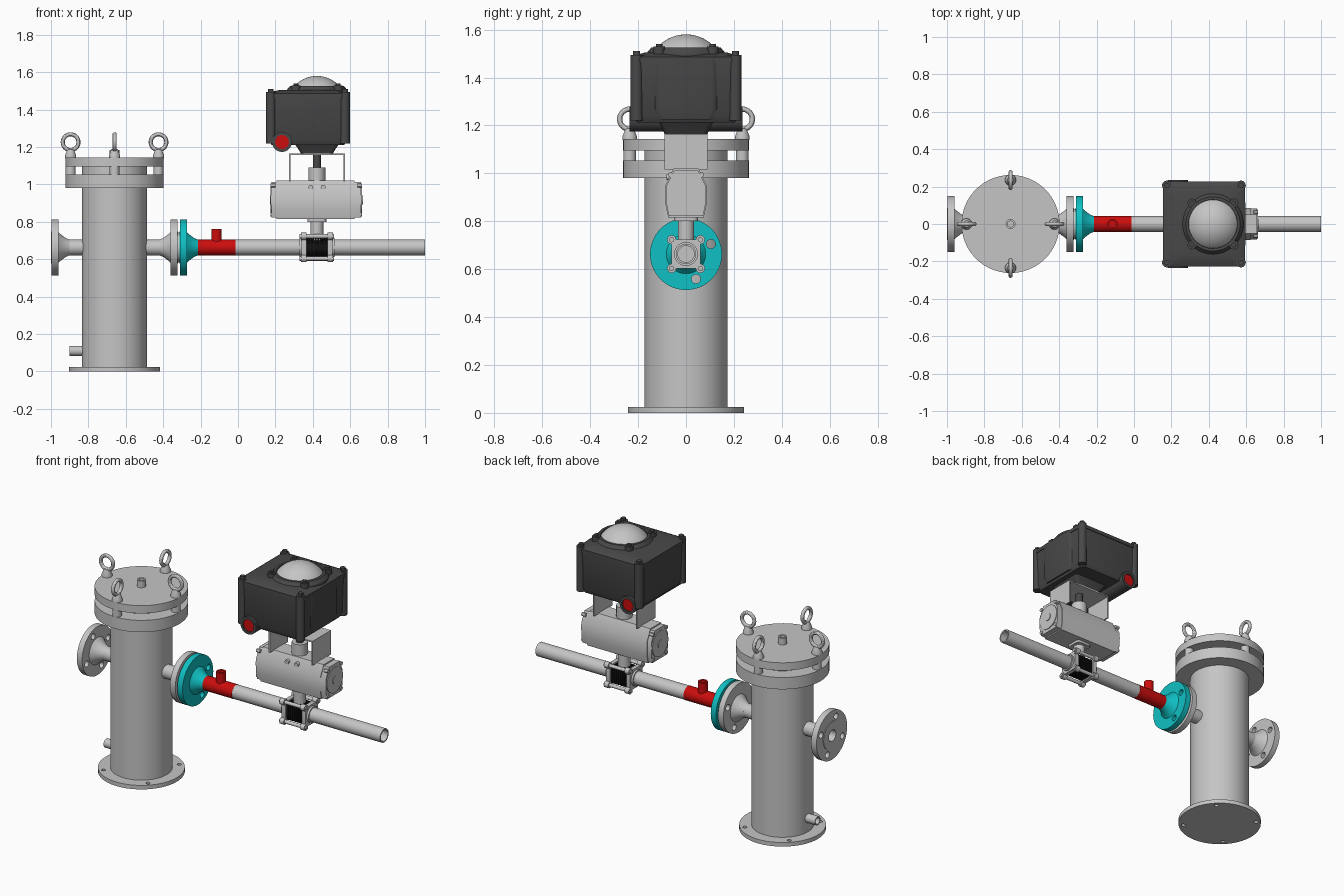
import bpy, bmesh, math
from mathutils import Vector

cube = bpy.data.objects.get("Cube")
if cube:
    bpy.data.objects.remove(cube, do_unlink=True)


def material(name, rgb):
    m = bpy.data.materials.new(name)
    m.use_nodes = True
    m.diffuse_color = (*rgb, 1)
    m.node_tree.nodes["Principled BSDF"].inputs["Base Color"].default_value = (*rgb, 1)
    return m


STEEL = material("light_grey", (0.56, 0.56, 0.56))
DARK = material("charcoal", (0.065, 0.065, 0.065))
RED = material("red", (0.6, 0.004, 0.004))
TEAL = material("teal", (0.005, 0.53, 0.55))
BLACK = material("black", (0.006, 0.006, 0.006))
parts = []


def finish(name, bm, origin, axis, mat):
    """Turn local (a, b, along) into world space and make the object."""
    for v in bm.verts:
        a, b, t = v.co
        v.co = {"x": (t, a, b), "y": (b, t, a), "z": (a, b, t)}[axis]
        v.co += Vector(origin)
    bmesh.ops.recalc_face_normals(bm, faces=bm.faces)
    me = bpy.data.meshes.new(name)
    bm.to_mesh(me)
    bm.free()
    me.materials.append(mat)
    ob = bpy.data.objects.new(name, me)
    bpy.context.collection.objects.link(ob)
    parts.append(ob)
    return ob


def lathe(name, origin, axis, profile, mat, closed=False, seg=48):
    """Revolve (radius, along) points about an axis."""
    bm = bmesh.new()
    vs = [bm.verts.new((r, 0, t)) for r, t in profile]
    pairs = list(zip(vs, vs[1:])) + ([(vs[-1], vs[0])] if closed else [])
    es = [bm.edges.new(p) for p in pairs]
    bmesh.ops.spin(bm, geom=vs + es, cent=(0, 0, 0), axis=(0, 0, 1),
                   angle=math.tau, steps=seg, use_duplicate=False)
    bmesh.ops.remove_doubles(bm, verts=bm.verts, dist=1e-5)
    return finish(name, bm, origin, axis, mat)


def cyl(name, origin, axis, t0, t1, r, mat, seg=32):
    return lathe(name, origin, axis, [(0, t0), (r, t0), (r, t1), (0, t1)], mat, seg=seg)


def tube(name, origin, axis, t0, t1, r, bore, mat):
    return lathe(name, origin, axis, [(bore, t0), (r, t0), (r, t1), (bore, t1)], mat, True)


def skin(name, origin, axis, rings, mat):
    """Join equal rings of (a, b, along) points and cap both ends."""
    bm = bmesh.new()
    loops = [[bm.verts.new(p) for p in ring] for ring in rings]
    for lo, hi in zip(loops, loops[1:]):
        for i in range(len(lo)):
            j = (i + 1) % len(lo)
            bm.faces.new((lo[i], lo[j], hi[j], hi[i]))
    bm.faces.new(loops[0])
    bm.faces.new(loops[-1])
    return finish(name, bm, origin, axis, mat)


def loft(name, origin, axis, sections, mat):
    """Rounded rectangles: (along, half_a, half_b, corner_radius)."""
    rings = []
    for t, ha, hb, r in sections:
        ring = []
        for k, (sa, sb) in enumerate(((1, 1), (-1, 1), (-1, -1), (1, -1))):
            for i in range(5):
                w = (k + i / 4) * math.pi / 2
                ring.append((sa * (ha - r) + r * math.cos(w), sb * (hb - r) + r * math.sin(w), t))
        rings.append(ring)
    return skin(name, origin, axis, rings, mat)


def prism(name, origin, axis, points, t0, t1, mat):
    return skin(name, origin, axis, [[(a, b, t) for a, b in points] for t in (t0, t1)], mat)


def drill(ob, origin, axis, t0, t1, circle, r, start):
    """Drill four bolt holes on a circle."""
    for k in range(4):
        w = math.radians(start + 90 * k)
        a, b = circle * math.cos(w), circle * math.sin(w)
        off = Vector({"x": (0, a, b), "z": (a, b, 0)}[axis])
        cutter = cyl("hole_cutter", Vector(origin) + off, axis, t0, t1, r, STEEL, 16)
        cutter.hide_render = True
        mod = ob.modifiers.new("hole", "BOOLEAN")
        mod.operation, mod.solver, mod.object = "DIFFERENCE", "EXACT", cutter
        me = bpy.data.meshes.new_from_object(
            ob.evaluated_get(bpy.context.evaluated_depsgraph_get()))
        ob.modifiers.clear()
        ob.data = me
        parts.remove(cutter)
        bpy.data.objects.remove(cutter, do_unlink=True)


# Filter vessel
V = (-0.66, 0, 0)
base = cyl("base_plate", V, "z", 0, 0.025, 0.243, STEEL, 64)
drill(base, V, "z", -0.1, 0.1, 0.215, 0.012, 45)
cyl("vessel_body", V, "z", 0.02, 1.0, 0.174, STEEL, 64)
cyl("body_flange", V, "z", 0.98, 1.053, 0.262, STEEL, 64)
cyl("vessel_neck", V, "z", 1.04, 1.1, 0.174, STEEL, 64)
cyl("vessel_lid", V, "z", 1.096, 1.144, 0.262, STEEL, 64)
tube("lid_plug", V, "z", 1.14, 1.185, 0.026, 0.016, STEEL)
cyl("lid_plug_core", V, "z", 1.14, 1.165, 0.02, STEEL)
tube("drain_pipe", (-0.66, 0, 0.11), "x", -0.24, -0.16, 0.027, 0.02, STEEL)

# Lid studs with lifting eyes
ring_profile = [(0.042 + 0.011 * math.cos(i * math.tau / 12),
                 0.011 * math.sin(i * math.tau / 12)) for i in range(12)]
for dx, dy in ((1, 0), (-1, 0), (0, 1), (0, -1)):
    p = Vector((-0.66 + 0.235 * dx, 0.235 * dy, 0))
    cyl("lid_stud", p, "z", 1.04, 1.1, 0.026, STEEL)
    lathe("eye_base", p, "z", [(0, 1.14), (0.03, 1.14), (0.03, 1.155), (0.017, 1.188),
                               (0, 1.192)], STEEL, seg=24)
    lathe("lifting_eye", p + Vector((0, 0, 1.226)), "y" if dx else "x",
          ring_profile, STEEL, True, 32)

# Pipe line with weld neck flanges
A = (0, 0, 0.663)


def flange(name, face, d, mat, bore):
    """Flange whose sealing face is at x = face and neck points along d."""
    pts = [(bore, 0), (0.085, 0), (0.085, 0.004), (0.15, 0.004), (0.15, 0.04), (0.082, 0.04),
           (0.07, 0.053), (0.05, 0.08), (0.042, 0.1), (bore, 0.1)]
    ob = lathe(name, A, "x", [(r, face + d * t) for r, t in pts], mat, True, 64)
    drill(ob, A, "x", face - 0.1, face + 0.1, 0.112, 0.019, 22)


flange("inlet_flange", -1.0, 1, STEEL, 0.034)
flange("outlet_flange", -0.32, -1, STEEL, 0.034)
flange("line_flange", -0.314, 1, TEAL, 0.034)
tube("gasket", A, "x", -0.322, -0.312, 0.08, 0.034, STEEL)
tube("inlet_pipe", A, "x", -0.91, -0.8, 0.042, 0.034, STEEL)
tube("outlet_pipe", A, "x", -0.52, -0.41, 0.042, 0.034, STEEL)
tube("red_pipe", A, "x", -0.214, -0.013, 0.043, 0.034, RED)
tube("red_stub", (-0.115, 0, 0), "z", 0.69, 0.762, 0.028, 0.018, RED)
cyl("stub_core", (-0.115, 0, 0), "z", 0.69, 0.74, 0.02, RED)
tube("long_pipe", A, "x", -0.013, 1.0, 0.042, 0.034, STEEL)

# Ball valve
M = (0.422, 0, 0.663)
cyl("valve_core", M, "x", -0.058, 0.058, 0.05, BLACK)
for i in range(8):
    t = -0.052 + i * 0.0135
    loft("valve_fin", M, "x", [(t, 0.055, 0.055, 0.02), (t + 0.009, 0.055, 0.055, 0.02)], BLACK)
for s in (-1, 1):
    loft("valve_plate", M, "x", [(s * 0.056, 0.06, 0.06, 0.02), (s * 0.082, 0.06, 0.06, 0.02)], STEEL)
    cyl("valve_collar", M, "x", s * 0.08, s * 0.094, 0.05, STEEL)
    for sy in (-1, 1):
        p = (0.422, s * 0.06, 0.663 + sy * 0.06)
        cyl("valve_bolt", p, "x", -0.092, 0.092, 0.011, STEEL, 16)
        for e in (-1, 1):
            cyl("valve_bolt_boss", p, "x", e * 0.056, e * 0.085, 0.019, STEEL, 16)
C = (0.422, 0, 0)
cyl("valve_stem", C, "z", 0.7, 0.83, 0.034, STEEL)
loft("stem_plate", C, "z", [(0.8, 0.05, 0.05, 0.02), (0.82, 0.05, 0.05, 0.02)], STEEL)

# Pneumatic actuator
half = [(0.074, -0.102), (0.085, -0.05), (0.085, 0.035), (0.052, 0.103)]
shape = half + [(-a, b) for a, b in reversed(half)]
B = (0.422, 0, 0.917)
prism("actuator_body", B, "x", shape, -0.215, 0.2, STEEL)
cap = [(a * 0.96, b * 0.93) for a, b in shape]
for s, t0, t1 in ((-1, -0.242, -0.213), (1, 0.198, 0.236)):
    prism("actuator_cap", B, "x", cap, t0, t1, STEEL)
    end = t0 if s < 0 else t1
    cyl("cap_disc", B, "x", end - s * 0.01, end + s * 0.005, 0.078, STEEL)
    cyl("cap_screw", B, "x", end, end + s * 0.009, 0.024, STEEL)
    for sy in (-1, 1):
        for sz in (-1, 1):
            cyl("cap_bolt", (0.422, sy * 0.064, 0.917 + sz * 0.077), "x",
                end - s * 0.02, end + s * 0.006, 0.011, STEEL, 12)
for dx in (-0.033, 0.033):
    cyl("air_port", (0.422 + dx, 0, 0.985), "y", -0.082, -0.04, 0.013, STEEL, 16)
cyl("actuator_hub", C, "z", 1.01, 1.09, 0.045, STEEL)
cyl("drive_shaft", C, "z", 1.08, 1.18, 0.021, DARK)

# Mounting bracket, one bent strip
strip = [(-0.15, 1.015), (-0.15, 1.165), (0.15, 1.165), (0.15, 1.015),
         (0.142, 1.015), (0.142, 1.157), (-0.142, 1.157), (-0.142, 1.015)]
prism("bracket", C, "y", [(z, x + 0) for x, z in strip], -0.09, 0.09, STEEL)

# Switch box
S = (0.374, 0, 0)
loft("box_body", S, "z", [(1.212, 0.195, 0.205, 0.03), (1.24, 0.21, 0.218, 0.03),
                          (1.465, 0.216, 0.222, 0.03)], DARK)
loft("box_lid", S, "z", [(1.463, 0.22, 0.226, 0.035), (1.485, 0.22, 0.226, 0.035),
                         (1.493, 0.205, 0.21, 0.035), (1.505, 0.15, 0.17, 0.06)], DARK)
loft("box_neck", C, "z", [(1.165, 0.085, 0.09, 0.02), (1.19, 0.1, 0.1, 0.02),
                          (1.225, 0.125, 0.12, 0.02)], DARK)
loft("side_bulge", (0.55, 0, 0), "z", [(1.225, 0.035, 0.12, 0.03), (1.27, 0.045, 0.14, 0.035),
                                       (1.485, 0.047, 0.14, 0.035)], DARK)
for sx in (-1, 1):
    for sy in (-1, 1):
        p = (0.374 + sx * 0.198, sy * 0.206, 0)
        cyl("corner_post", p, "z", 1.22, 1.495, 0.026, DARK, 20)
        cyl("corner_bolt", p, "z", 1.49, 1.51, 0.015, DARK, 12)
        q = (0.422 + sx * 0.112, sy * 0.112, 0)
        cyl("ring_lug", q, "z", 1.49, 1.53, 0.024, DARK, 16)
        cyl("ring_bolt", q, "z", 1.525, 1.54, 0.013, DARK, 12)
lathe("dome_ring", C, "z", [(0, 1.48), (0.165, 1.48), (0.162, 1.505), (0.145, 1.525),
                            (0.13, 1.525), (0.13, 1.515), (0, 1.515)], DARK, seg=64)
R, zc = 0.162, 1.418
dome = [(R * math.sin(w), zc + R * math.cos(w)) for w in [i * 0.0925 for i in range(11)]]
lathe("indicator_dome", C, "z", dome + [(0, 1.505)], STEEL, seg=64)

# Cable entry with red plugs
E = (0.235, 0, 1.227)
tube("cable_entry", E, "y", -0.236, 0.236, 0.053, 0.037, DARK)
cyl("entry_plugs", E, "y", -0.228, 0.228, 0.038, RED)

# Smooth round surfaces, keep edges sharp
bpy.ops.object.select_all(action="DESELECT")
for ob in parts:
    ob.select_set(True)
bpy.context.view_layer.objects.active = parts[0]
bpy.ops.object.shade_smooth_by_angle(angle=math.radians(30))
